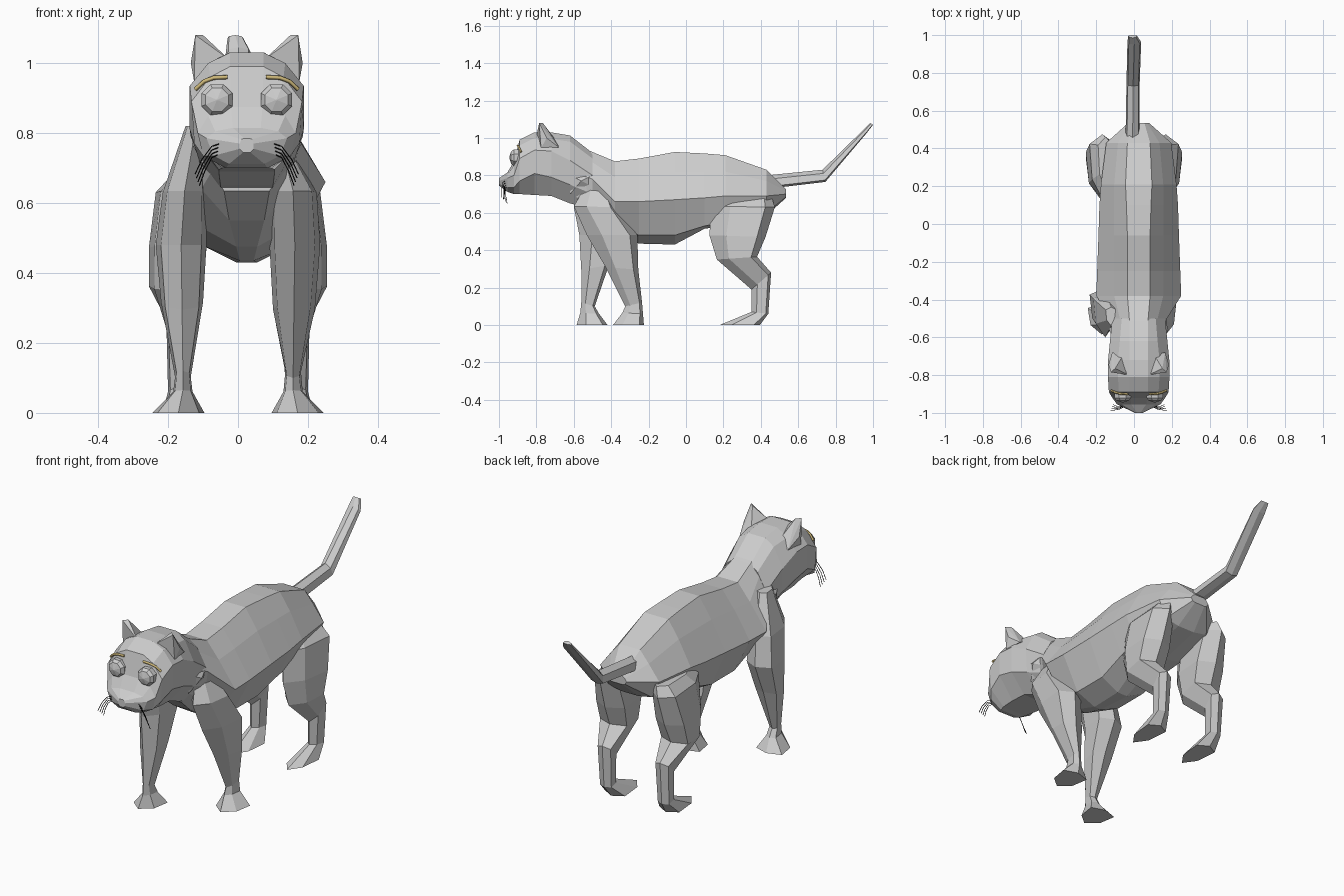
import bpy, bmesh, math

cube = bpy.data.objects.get("Cube")
if cube:
    bpy.data.objects.remove(cube, do_unlink=True)

CX = 0.025  # head and torso sit slightly off centre


def material(name, rgb):
    m = bpy.data.materials.new(name)
    m.use_nodes = True
    m.diffuse_color = (*rgb, 1)
    m.node_tree.nodes["Principled BSDF"].inputs["Base Color"].default_value = (*rgb, 1)
    return m


GREY = material("grey fur", (0.61, 0.61, 0.61))
TAN = material("tan brow", (0.64, 0.5, 0.2))
BLACK = material("black whisker", (0.005, 0.005, 0.005))


def finish(bm, name, mat):
    bmesh.ops.recalc_face_normals(bm, faces=bm.faces)
    me = bpy.data.meshes.new(name)
    bm.to_mesh(me)
    bm.free()
    me.materials.append(mat)
    ob = bpy.data.objects.new(name, me)
    bpy.context.collection.objects.link(ob)


def loft(name, rings, mat=GREY):
    """Skin a list of equal-length point rings and cap both ends."""
    bm = bmesh.new()
    vs = [[bm.verts.new(p) for p in r] for r in rings]
    n = len(vs[0])
    for a, b in zip(vs, vs[1:]):
        for i in range(n):
            j = (i + 1) % n
            bm.faces.new((a[i], a[j], b[j], b[i]))
    bm.faces.new(vs[0])
    bm.faces.new(vs[-1])
    finish(bm, name, mat)


def hull(name, pts, mat=GREY):
    bm = bmesh.new()
    for p in pts:
        bm.verts.new(p)
    bmesh.ops.convex_hull(bm, input=bm.verts)
    finish(bm, name, mat)


def body_ring(y, half):
    """Half section from top to bottom, mirrored into a closed ring."""
    right = [(CX + x, y, z) for x, z in half]
    left = [(CX - x, y, z) for x, z in reversed(half)]
    return right + left


def limb(name, rows, side=1):
    """Rows: front (y, z), back (y, z), inner x, outer x; six-sided section."""
    rings = []
    for yf, zf, yb, zb, x0, x1 in rows:
        def at(x, t):
            return (side * x, yf + (yb - yf) * t, zf + (zb - zf) * t)
        xm = (x0 + x1) / 2
        rings.append([at(xm, 0), at(x1 * .9 + x0 * .1, 0.3), at(x1, 0.85),
                      at(xm, 1), at(x0, 0.85), at(x0 * .9 + x1 * .1, 0.3)])
    loft(name, rings)


def strand(name, pts, radius, mat):
    cu = bpy.data.curves.new(name, "CURVE")
    cu.dimensions = "3D"
    cu.bevel_depth = radius
    cu.bevel_resolution = 0
    cu.use_fill_caps = True
    sp = cu.splines.new("POLY")
    sp.points.add(len(pts) - 1)
    for p, co in zip(sp.points, pts):
        p.co = (*co, 1)
    cu.materials.append(mat)
    ob = bpy.data.objects.new(name, cu)
    bpy.context.collection.objects.link(ob)


# Head, nose to nape
head = [
    (-1.0, [(.008, .785), (.015, .782), (.02, .77), (.02, .755), (.01, .745)]),
    (-.955, [(.04, .815), (.09, .805), (.115, .785), (.095, .735), (.05, .712)]),
    (-.92, [(.045, .875), (.11, .85), (.14, .80), (.125, .735), (.06, .70)]),
    (-.89, [(.048, .99), (.105, .96), (.158, .89), (.15, .77), (.07, .70)]),
    (-.81, [(.048, 1.03), (.11, 1.0), (.163, .935), (.163, .81), (.08, .695)]),
    (-.72, [(.05, 1.03), (.11, .995), (.162, .93), (.16, .79), (.08, .69)]),
    (-.62, [(.05, 1.013), (.10, .98), (.152, .88), (.145, .75), (.075, .65)]),
    (-.50, [(.05, .92), (.09, .89), (.14, .80), (.13, .70), (.07, .62)]),
]
loft("head", [body_ring(y, h) for y, h in head])

# Torso, neck to rump, with a flat slope from spine to flank ridge
torso = [
    (-.60, [(.04, .97), (.08, .93), (.13, .82), (.10, .69), (.065, .635)]),
    (-.50, [(.05, .925), (.10, .87), (.15, .78), (.13, .64), (.05, .55)]),
    (-.38, [(.06, .875), (.13, .79), (.225, .66), (.13, .53), (.03, .475)]),
    (-.25, [(.06, .89), (.13, .80), (.22, .66), (.13, .48), (.02, .435)]),
    (-.06, [(.06, .925), (.13, .82), (.213, .67), (.13, .48), (.03, .43)]),
    (.10, [(.065, .917), (.13, .82), (.208, .68), (.14, .53), (.04, .515)]),
    (.21, [(.07, .908), (.13, .82), (.20, .69), (.15, .55), (.05, .53)]),
    (.43, [(.06, .83), (.11, .77), (.172, .69), (.13, .60), (.05, .585)]),
    (.535, [(.03, .725), (.045, .715), (.055, .70), (.045, .685), (.03, .68)]),
]
loft("torso", [body_ring(y, h) for y, h in torso])

# Front legs in mid stride
limb("left_front_leg", [
    (-.54, .74, -.42, .74, .10, .16),
    (-.60, .635, -.37, .63, .09, .225),
    (-.53, .48, -.26, .48, .09, .235),
    (-.43, .31, -.255, .295, .10, .22),
    (-.325, .10, -.235, .12, .135, .18),
    (-.34, .065, -.23, .06, .13, .185),
    (-.39, 0, -.225, 0, .096, .245)])
limb("right_front_leg", [
    (-.54, .82, -.44, .82, .09, .15),
    (-.60, .635, -.36, .63, .09, .215),
    (-.57, .48, -.34, .48, .09, .235),
    (-.56, .295, -.412, .32, .10, .22),
    (-.56, .12, -.488, .10, .135, .18),
    (-.565, .065, -.465, .06, .13, .185),
    (-.585, 0, -.42, 0, .096, .245)], side=-1)

# Hind legs: thigh, hock and paw
for side, label in ((1, "left"), (-1, "right")):
    limb(label + "_hind_leg", [
        (.18, .675, .46, .68, .11, .19),
        (.135, .635, .475, .63, .10, .235),
        (.125, .48, .425, .47, .09, .255),
        (.165, .35, .38, .365, .10, .255),
        (.35, .19, .455, .28, .13, .205),
        (.35, .07, .44, .06, .135, .20),
        (.18, 0, .395, 0, .10, .215)], side)

# Tail, thinning to a flat tip
limb("tail", [
    (.43, .80, .45, .73, -.045, .03),
    (.73, .83, .745, .765, -.04, .03),
    (.95, 1.045, .965, 1.025, -.035, .038),
    (.985, 1.08, 1.0, 1.07, -.03, .015)])

for s, label in ((1, "left"), (-1, "right")):
    def off(x, y, z):
        return (CX + s * x, y, z)

    # Ear
    hull(label + "_ear", [
        off(.15, -.775, .945), off(.05, -.80, 1.01), off(.08, -.69, .98),
        off(.14, -.68, .95), off(.16, -.745, 1.0),
        off(.147, -.785, 1.08), off(.125, -.765, 1.08)])

    # Domed eight-sided eye
    rings = []
    for y, r in ((-.87, .048), (-.92, .048), (-.935, .036), (-.945, .002)):
        rings.append([off(.085 + r * math.cos(a), y, .895 + r * math.sin(a))
                      for a in (math.pi / 4 * (k + .5) for k in range(8))])
    loft(label + "_eye", rings)

    # Brow
    strand(label + "_brow", [off(.147, -.882, .925), off(.122, -.892, .948),
                             off(.095, -.899, .958), off(.055, -.90, .96)], .006, TAN)

    # Cheek fur tuft
    hull(label + "_cheek_tuft", [
        off(.13, -.62, .80), off(.12, -.62, .70), off(.13, -.50, .74),
        off(.157, -.56, .77), off(.10, -.54, .76), off(.14, -.50, .80)])

    # Whiskers, fanned from the muzzle
    for k in range(4):
        d = k * .012
        strand(f"{label}_whisker_{k + 1}", [
            off(.06, -.96 + d * .2, .775 - d * .7), off(.10, -.98 + d * .4, .762 - d * .9),
            off(.128 - d * .2, -.985 + d * .6, .725 - d),
            off(.148 - d * .35, -.985 + d * .8, .682 - d * .9)], .0016, BLACK)
